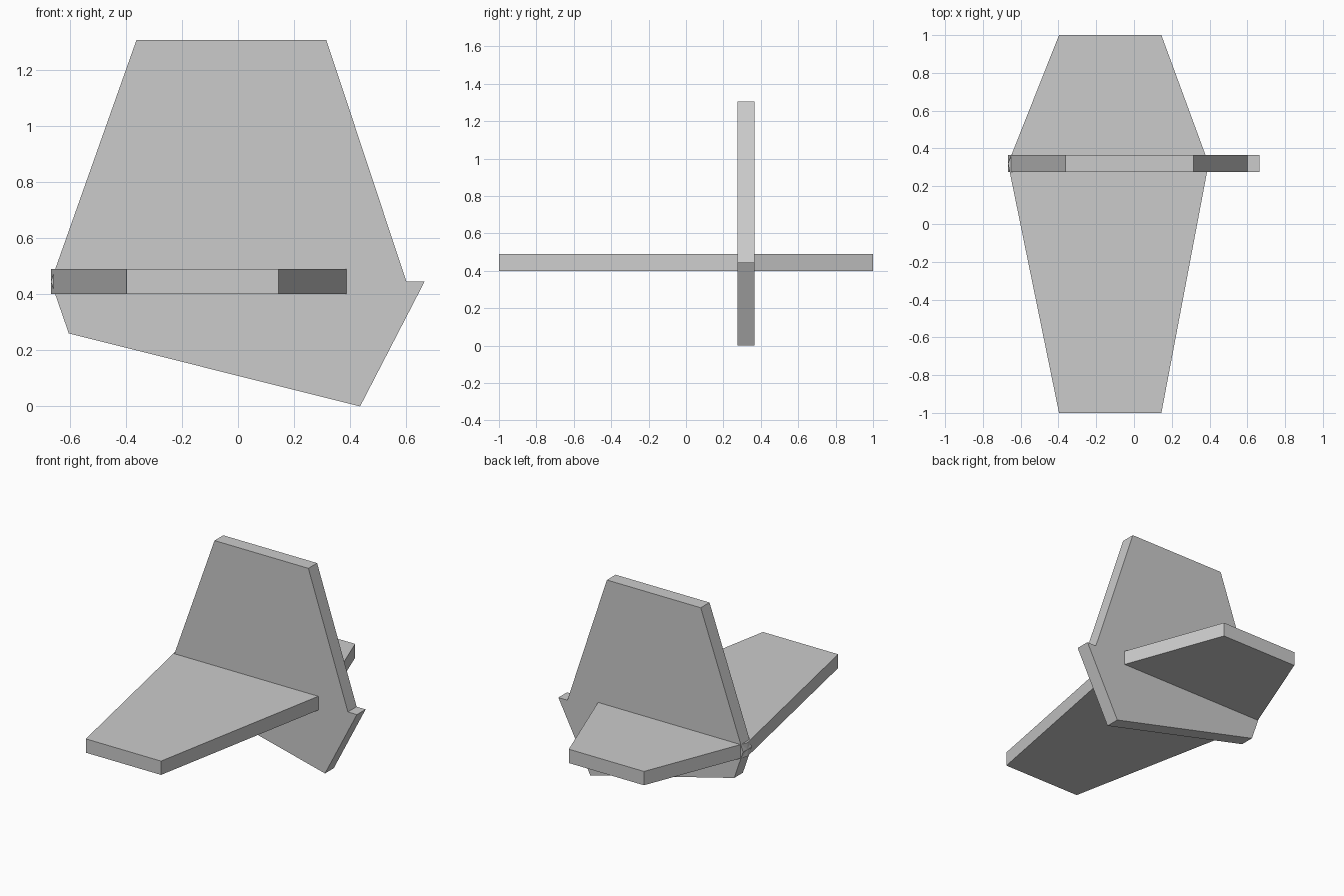
import bpy
import bmesh
from mathutils import Vector

if "Cube" in bpy.data.objects:
    bpy.data.objects.remove(bpy.data.objects["Cube"], do_unlink=True)

grey = bpy.data.materials.new("light_grey")
grey.use_nodes = True
colour = (0.6, 0.6, 0.6, 1)
grey.diffuse_color = colour
grey.node_tree.nodes["Principled BSDF"].inputs["Base Color"].default_value = colour

THICKNESS = 0.09


def plate(name, outline, to_3d, normal):
    """Extrude a flat outline evenly to both sides of its plane."""
    bm = bmesh.new()
    offset = Vector(normal) * THICKNESS
    face = bm.faces.new([bm.verts.new(to_3d(a, b) - offset / 2) for a, b in outline])
    extruded = bmesh.ops.extrude_face_region(bm, geom=[face], use_keep_orig=True)
    moved = [v for v in extruded["geom"] if isinstance(v, bmesh.types.BMVert)]
    bmesh.ops.translate(bm, verts=moved, vec=offset)
    bmesh.ops.recalc_face_normals(bm, faces=bm.faces)
    mesh = bpy.data.meshes.new(name)
    bm.to_mesh(mesh)
    bm.free()
    mesh.materials.append(grey)
    obj = bpy.data.objects.new(name, mesh)
    bpy.context.collection.objects.link(obj)
    return obj


# Upright plate with a tapered top, a notch and a slanted lower edge
plate("upright_plate",
      [(-0.362, 1.305), (0.315, 1.305), (0.6, 0.445), (0.665, 0.445),
       (0.435, 0), (-0.603, 0.26), (-0.667, 0.445)],
      lambda x, z: Vector((x, 0.32, z)), (0, 1, 0))

# Level plate crossing it, widest at the crossing
plate("level_plate",
      [(-0.397, 1), (0.145, 1), (0.395, 0.32),
       (0.145, -1), (-0.397, -1), (-0.667, 0.32)],
      lambda x, y: Vector((x, y, 0.445)), (0, 0, 1))
